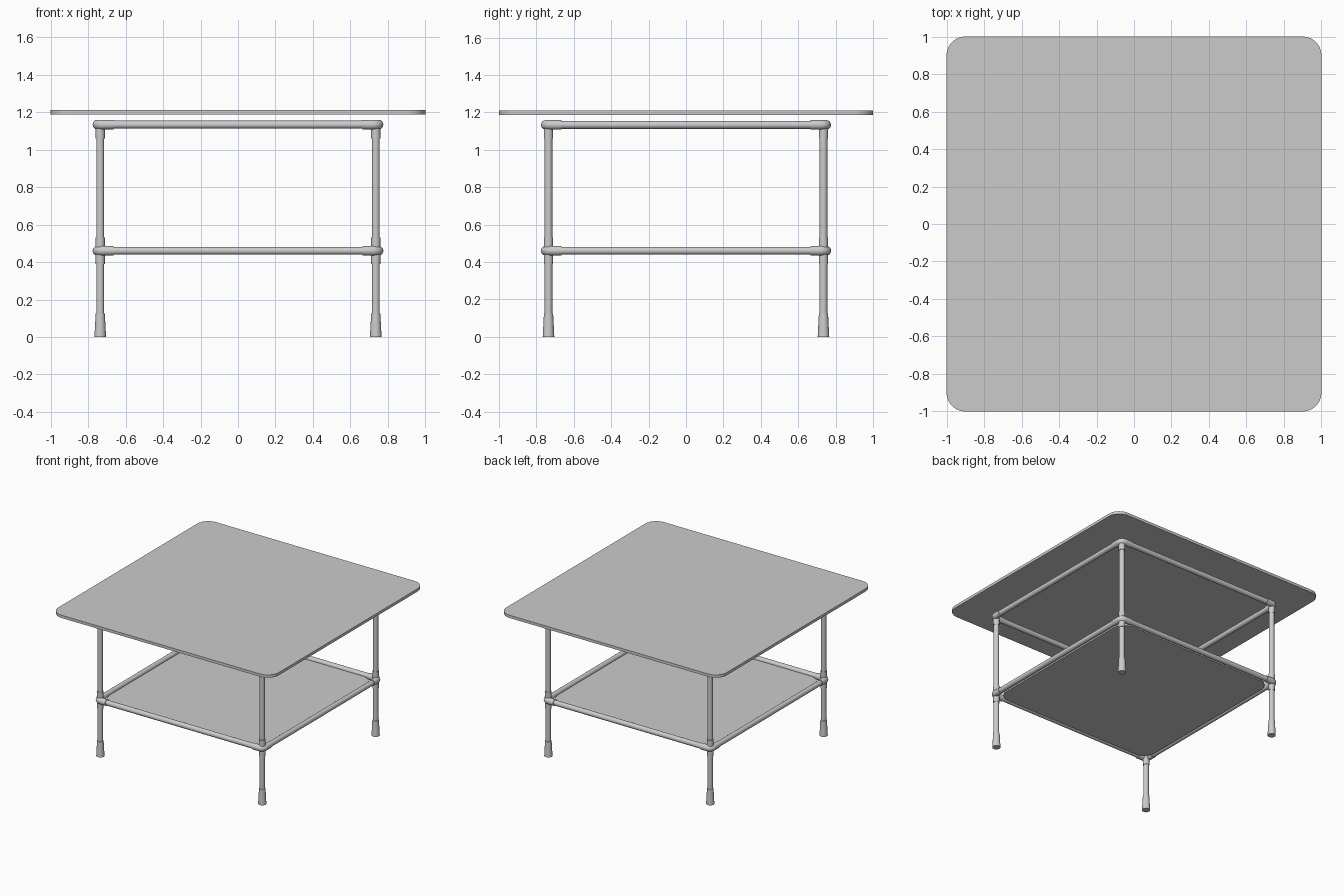
import bpy, bmesh, math
from mathutils import Vector, Matrix

cube = bpy.data.objects.get("Cube")
if cube:
    bpy.data.objects.remove(cube, do_unlink=True)

grey = bpy.data.materials.new("plain grey")
grey.use_nodes = True
grey.diffuse_color = (0.6, 0.6, 0.6, 1)
grey.node_tree.nodes["Principled BSDF"].inputs["Base Color"].default_value = (0.6, 0.6, 0.6, 1)

LEG, RAIL = 0.735, 0.75        # centre lines of legs and rails
TUBE, SLEEVE = 0.021, 0.0255   # radii
LEVELS = {"lower": 0.46, "upper": 1.133}


def finish(name, bm, smooth=True):
    bmesh.ops.recalc_face_normals(bm, faces=bm.faces)
    mesh = bpy.data.meshes.new(name)
    bm.to_mesh(mesh)
    bm.free()
    mesh.materials.append(grey)
    ob = bpy.data.objects.new(name, mesh)
    bpy.context.collection.objects.link(ob)
    if smooth:
        bpy.ops.object.select_all(action='DESELECT')
        ob.select_set(True)
        bpy.context.view_layer.objects.active = ob
        bpy.ops.object.shade_smooth_by_angle(angle=math.radians(35))
    return ob


def tube(name, start, end, r1, r2=None):
    """Capped round bar between two points, optionally tapered."""
    a, b = Vector(start), Vector(end)
    bm = bmesh.new()
    turn = (b - a).to_track_quat('Z', 'Y').to_matrix().to_4x4()
    bmesh.ops.create_cone(bm, cap_ends=True, segments=24, radius1=r1,
                          radius2=r2 or r1, depth=(b - a).length,
                          matrix=Matrix.Translation((a + b) / 2) @ turn)
    return finish(name, bm)


def panel(name, half, radius, z, thick):
    """Square board with rounded corners."""
    bm = bmesh.new()
    verts = []
    for corner in range(4):
        for step in range(13):
            ang = math.radians(90 * corner + 7.5 * step)
            mid = math.radians(90 * corner + 45)
            c = (half - radius) * math.sqrt(2)
            verts.append(bm.verts.new((c * math.cos(mid) + radius * math.cos(ang),
                                       c * math.sin(mid) + radius * math.sin(ang), z)))
    face = bm.faces.new(verts)
    ext = bmesh.ops.extrude_face_region(bm, geom=[face])
    top = [v for v in ext["geom"] if isinstance(v, bmesh.types.BMVert)]
    bmesh.ops.translate(bm, verts=top, vec=(0, 0, thick))
    return finish(name, bm)


def elbow(name, sx, sy, z):
    """Curved corner fitting joining two rails."""
    bend, reach, sides = 0.03, 0.665, 20
    c = RAIL - bend
    path = [((reach, RAIL), 90)]
    for i in range(9):
        deg = 90 - i * 11.25
        t = math.radians(deg)
        path.append(((c + bend * math.cos(t), c + bend * math.sin(t)), deg))
    path.append(((RAIL, reach), 0))
    bm = bmesh.new()
    rings = []
    for (x, y), deg in path:
        t = math.radians(deg)
        ring = []
        for k in range(sides):
            a = math.tau * k / sides
            out = SLEEVE * math.cos(a)
            ring.append(bm.verts.new((sx * (x + out * math.cos(t)),
                                      sy * (y + out * math.sin(t)),
                                      z + SLEEVE * math.sin(a))))
        rings.append(ring)
    for r, s in zip(rings, rings[1:]):
        for k in range(sides):
            n = (k + 1) % sides
            bm.faces.new((r[k], r[n], s[n], s[k]))
    bm.faces.new(rings[0])
    bm.faces.new(rings[-1])
    return finish(name, bm)


# Boards
panel("table_top", 1.0, 0.1, 1.187, 0.023)
panel("lower_shelf", 0.725, 0.1, 0.442, 0.018)

# Legs, feet and corner fittings
for sx, side in ((-1, "right"), (1, "left")):
    for sy, end in ((-1, "front"), (1, "back")):
        tag = f"{end}_{side}"
        x, y = sx * LEG, sy * LEG
        tube(f"{tag}_leg", (x, y, 0.01), (x, y, LEVELS["upper"]), TUBE)
        tube(f"{tag}_foot", (x, y, 0), (x, y, 0.125), 0.031, 0.0245)
        tube(f"{tag}_lower_sleeve", (x, y, 0.39), (x, y, 0.53), 0.0245)
        tube(f"{tag}_upper_sleeve", (x, y, 1.06), (x, y, LEVELS["upper"]), 0.0245)
        for level, z in LEVELS.items():
            elbow(f"{tag}_{level}_elbow", sx, sy, z)

# Rails
for level, z in LEVELS.items():
    for s, fb, lr in ((-1, "front", "right"), (1, "back", "left")):
        tube(f"{level}_{fb}_rail", (-0.7, s * RAIL, z), (0.7, s * RAIL, z), TUBE)
        tube(f"{level}_{lr}_rail", (s * RAIL, -0.7, z), (s * RAIL, 0.7, z), TUBE)
